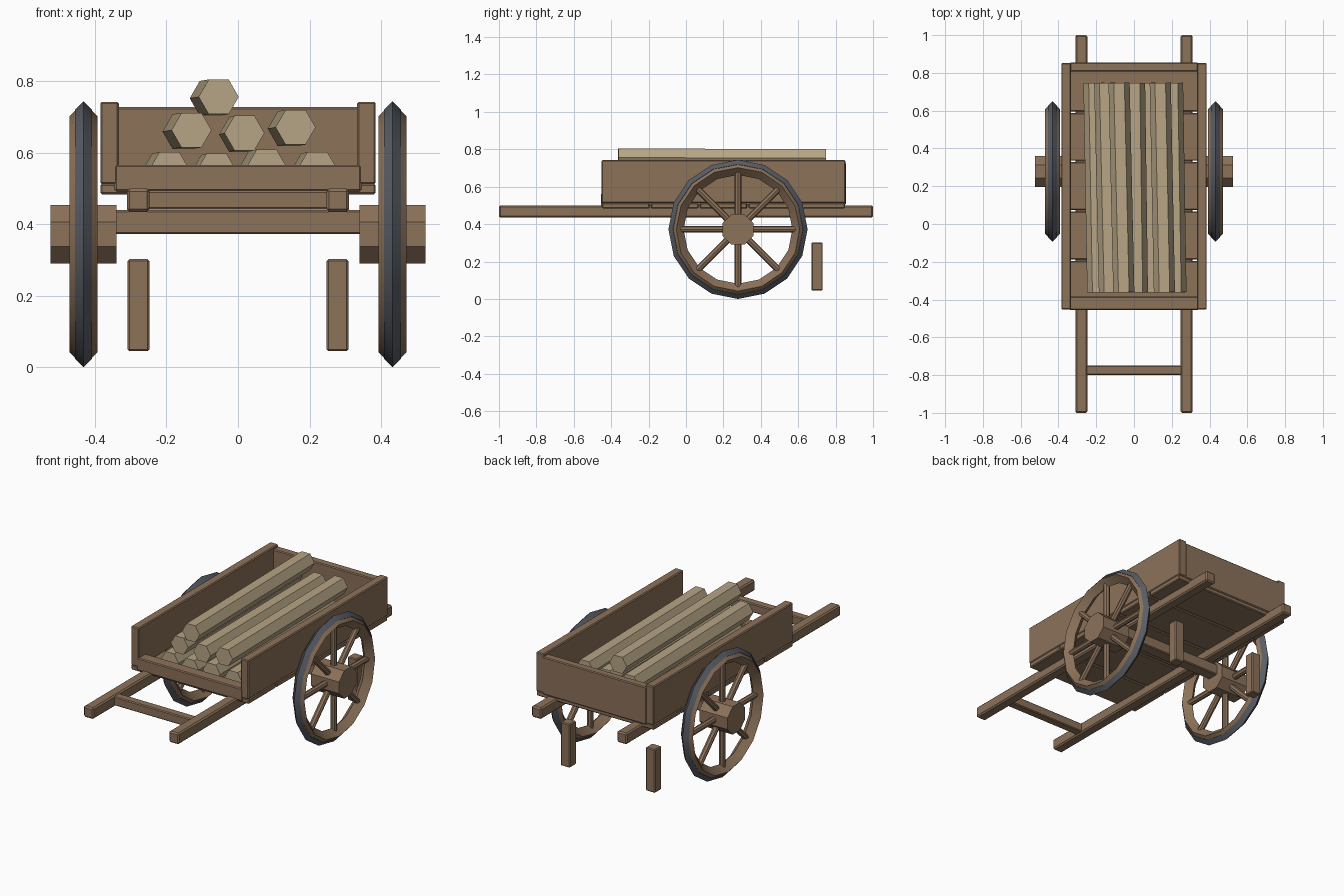
import bpy, math
from mathutils import Vector

if "Cube" in bpy.data.objects:
    bpy.data.objects.remove(bpy.data.objects["Cube"])


def material(name, rgb):
    m = bpy.data.materials.new(name)
    m.diffuse_color = (*rgb, 1)
    m.use_nodes = True
    m.node_tree.nodes["Principled BSDF"].inputs["Base Color"].default_value = m.diffuse_color
    return m


WOOD = material("brown wood", (0.262, 0.168, 0.102))
LOG = material("pale log wood", (0.470, 0.375, 0.235))
IRON = material("dark iron", (0.100, 0.110, 0.130))


def finish(name, mat):
    ob = bpy.context.object
    ob.name = name
    ob.data.materials.append(mat)
    return ob


def box(name, x, y, z, bevel=0.005):
    """Bevelled beam spanning the given (min, max) ranges."""
    lo, hi = Vector((x[0], y[0], z[0])), Vector((x[1], y[1], z[1]))
    bpy.ops.mesh.primitive_cube_add(size=1, location=(lo + hi) / 2)
    ob = finish(name, WOOD)
    for v in ob.data.vertices:
        v.co = Vector(a * b for a, b in zip(v.co, hi - lo))
    mod = ob.modifiers.new("bevel", 'BEVEL')
    mod.width, mod.segments = bevel, 1
    return ob


def rod(name, a, b, radius, sides, mat, roll=0.0):
    """Prism running from point a to point b."""
    a, b = Vector(a), Vector(b)
    bpy.ops.mesh.primitive_cylinder_add(vertices=sides, radius=radius,
                                        depth=(b - a).length, location=(a + b) / 2)
    ob = finish(name, mat)
    for v in ob.data.vertices:
        c, s = math.cos(roll), math.sin(roll)
        v.co = (v.co.x * c - v.co.y * s, v.co.x * s + v.co.y * c, v.co.z)
    ob.rotation_euler = (b - a).to_track_quat('Z', 'Y').to_euler()
    return ob


def ring(name, centre, major, minor, mat):
    """Wheel ring with a diamond cross-section, axis along x."""
    bpy.ops.mesh.primitive_torus_add(major_segments=16, minor_segments=4,
                                     major_radius=major, minor_radius=minor,
                                     location=centre, rotation=(0, math.pi / 2, 0))
    ob = finish(name, mat)
    bpy.ops.object.shade_smooth_by_angle(angle=math.radians(30))
    return ob


# Cart bed: five floor planks
pitch = 1.305 / 5
for i in range(5):
    y0 = -0.452 + i * pitch
    box("floor_plank", (-0.385, 0.385), (y0 + 0.004, y0 + pitch - 0.004), (0.483, 0.513))

# Low front board and tall back board
box("front_board", (-0.345, 0.345), (-0.454, -0.384), (0.492, 0.566))
box("back_board", (-0.34, 0.34), (0.808, 0.856), (0.505, 0.727))

# Handle crossbar and axle
box("handle_crossbar", (-0.255, 0.255), (-0.80, -0.75), (0.441, 0.494))
WY, WZ = 0.278, 0.372
box("axle", (-0.36, 0.36), (WY - 0.035, WY + 0.035), (0.372, 0.439))

for s in (-1, 1):
    def span(a, b):
        return tuple(sorted((s * a, s * b)))

    # Side walls, shafts and legs
    box("side_wall", span(0.333, 0.385), (-0.452, 0.853), (0.512, 0.742))
    box("shaft", span(0.247, 0.311), (-1, 1), (0.434, 0.50), 0.008)
    box("leg", span(0.248, 0.309), (0.67, 0.731), (0.045, 0.302))

    # Wheels: rim, iron tyre, octagonal hub and eight spokes
    wx = s * 0.432
    ring("wheel_rim", (wx, WY, WZ), 0.330, 0.039, WOOD)
    ring("wheel_tyre", (wx, WY, WZ), 0.348, 0.024, IRON)
    rod("wheel_hub", (s * 0.34, WY, WZ), (s * 0.524, WY, WZ), 0.089, 8, WOOD, math.pi / 8)
    for k in range(8):
        a = k * math.pi / 4
        d = Vector((0, math.cos(a), math.sin(a)))
        c = Vector((wx, WY, WZ))
        rod("wheel_spoke", c + d * 0.06, c + d * 0.315, 0.018, 8, WOOD)

# Stacked hexagonal logs: front-end x, z, and sideways drift to the back
logs = [(-0.192, 0.553, -0.020), (-0.060, 0.549, -0.015), (0.080, 0.560, -0.022),
        (0.222, 0.553, -0.018),
        (-0.130, 0.663, -0.025), (0.018, 0.655, -0.015), (0.161, 0.671, -0.022),
        (-0.054, 0.756, -0.025)]
for x, z, drift in logs:
    rod("log", (x, -0.362, z), (x + drift, 0.747, z - 0.004), 0.056, 6, LOG, math.pi / 6)
